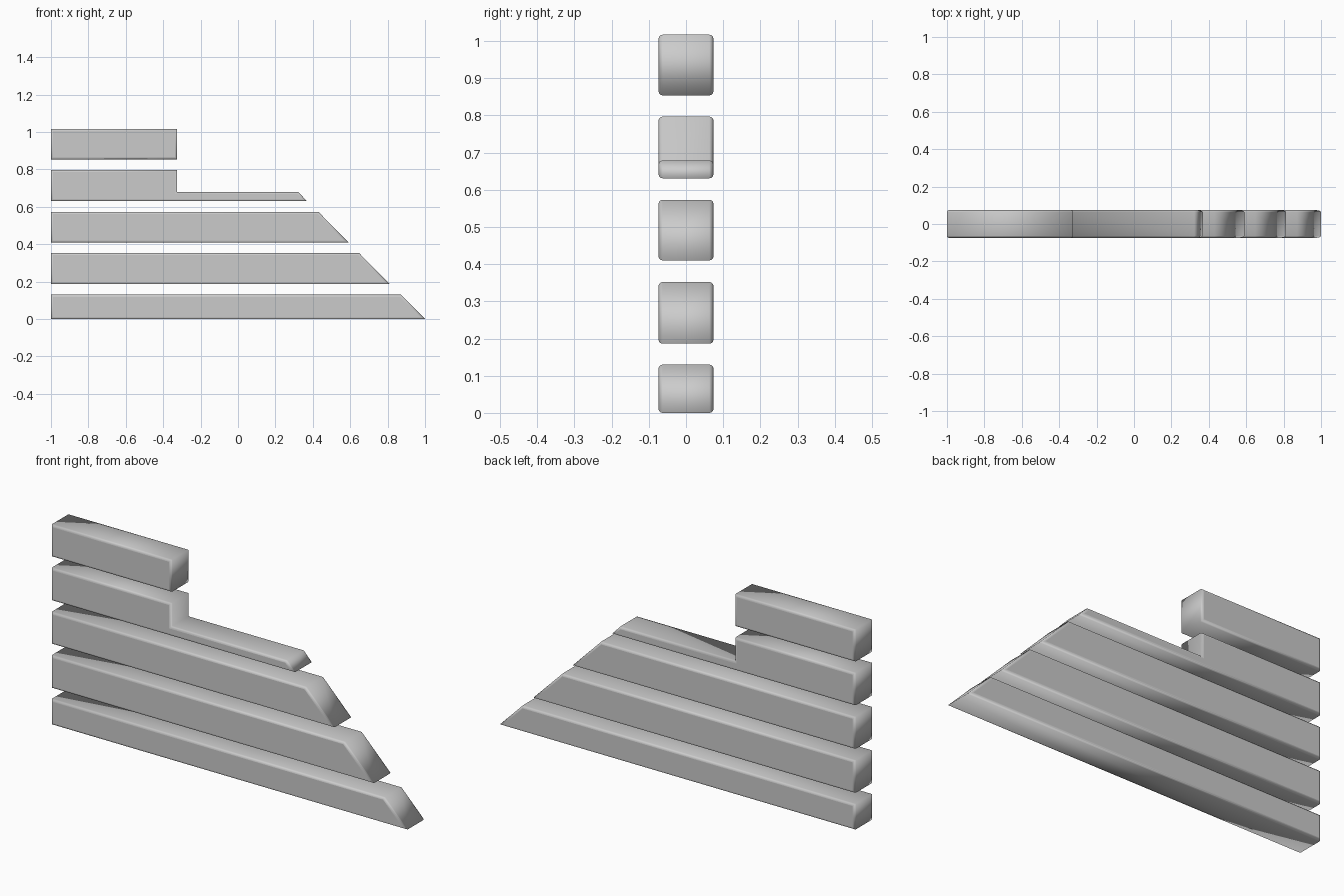
import bpy, bmesh

if "Cube" in bpy.data.objects:
    bpy.data.objects.remove(bpy.data.objects["Cube"])

HALF_DEPTH = 0.074
LEFT = -1.0
ROUND = 0.011

gray = bpy.data.materials.new("light gray")
gray.diffuse_color = (0.6, 0.6, 0.6, 1)
gray.use_nodes = True
gray.node_tree.nodes["Principled BSDF"].inputs["Base Color"].default_value = gray.diffuse_color


def slat(name, profile):
    """Extrude an x-z outline through y and round its front and back rims."""
    bm = bmesh.new()
    front = bm.faces.new([bm.verts.new((x, -HALF_DEPTH, z)) for x, z in profile])
    grown = bmesh.ops.extrude_face_region(bm, geom=[front], use_keep_orig=True)["geom"]
    moved = [v for v in grown if isinstance(v, bmesh.types.BMVert)]
    bmesh.ops.translate(bm, verts=moved, vec=(0, 2 * HALF_DEPTH, 0))
    bmesh.ops.recalc_face_normals(bm, faces=bm.faces[:])

    # Rounded rims
    rims = [e for e in bm.edges
            if abs(e.verts[0].co.y - e.verts[1].co.y) < 1e-5]
    bmesh.ops.bevel(bm, geom=rims, offset=ROUND, segments=3, profile=0.5,
                    affect='EDGES', clamp_overlap=True)
    bm.normal_update()

    # Flat front and back, softly shaded sides
    for f in bm.faces:
        f.smooth = abs(f.normal.y) < 0.999

    mesh = bpy.data.meshes.new(name)
    bm.to_mesh(mesh)
    bm.free()
    mesh.materials.append(gray)
    obj = bpy.data.objects.new(name, mesh)
    bpy.context.collection.objects.link(obj)
    return obj


# Three lower slats with slanted right ends: bottom, top, lower tip, upper tip
for name, z0, z1, tip, shoulder in (
        ("bottom_slat", 0.0, 0.13, 1.0, 0.872),
        ("second_slat", 0.186, 0.352, 0.812, 0.648),
        ("third_slat", 0.41, 0.573, 0.59, 0.43)):
    slat(name, [(LEFT, z0), (tip, z0), (shoulder, z1), (LEFT, z1)])

# Stepped slat with a thin slanted tongue
STEP = -0.325
slat("stepped_slat", [(LEFT, 0.631), (0.368, 0.631), (0.322, 0.679),
                      (STEP, 0.679), (STEP, 0.797), (LEFT, 0.797)])

# Short square-ended top slat
slat("top_slat", [(LEFT, 0.854), (STEP, 0.854), (STEP, 1.017), (LEFT, 1.017)])
